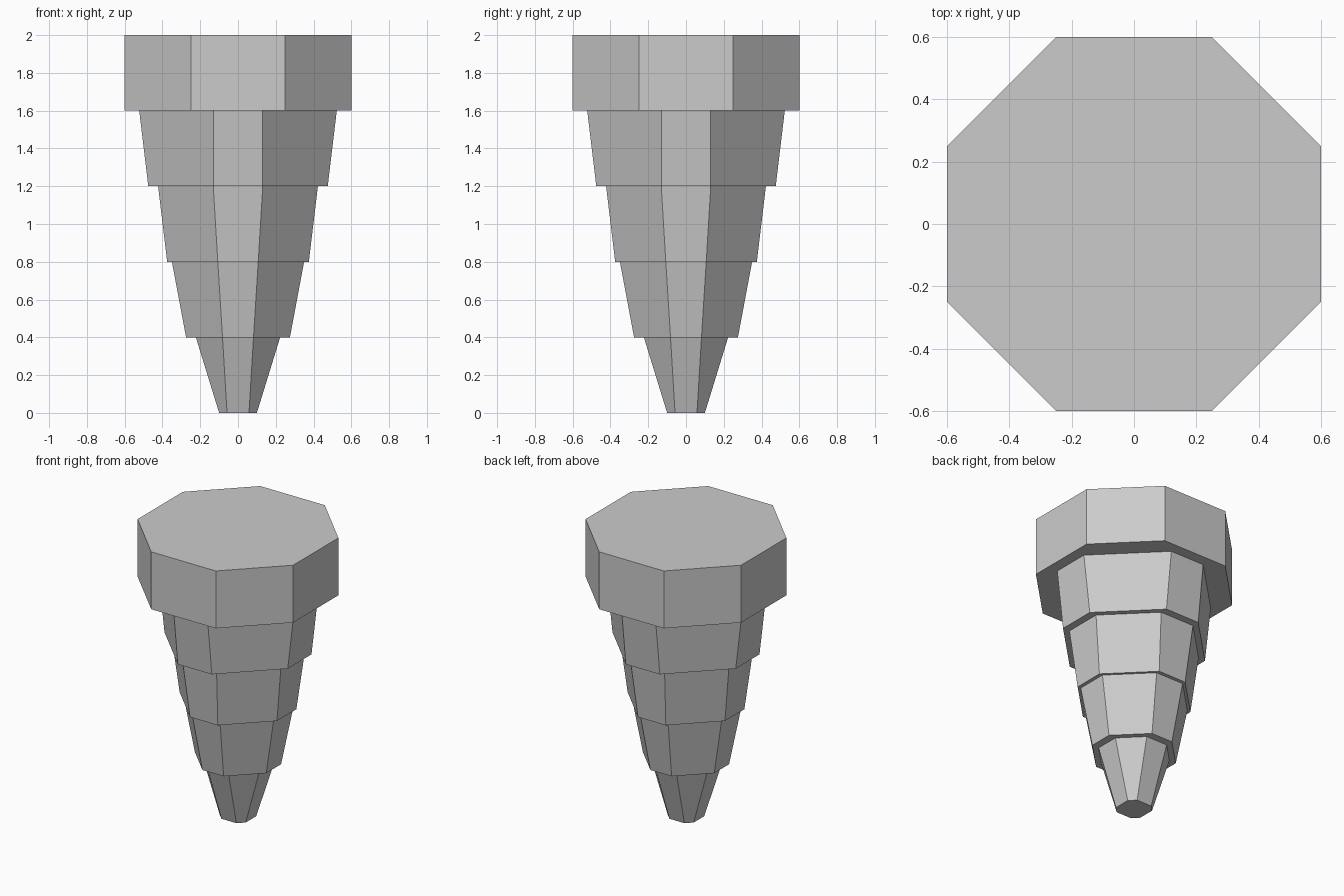
import bpy
import bmesh

cube = bpy.data.objects.get("Cube")
if cube:
    bpy.data.objects.remove(cube, do_unlink=True)

# Plain grey material
grey = bpy.data.materials.new("plain_grey")
grey.use_nodes = True
COLOUR = (0.6, 0.6, 0.6, 1)
grey.diffuse_color = COLOUR
grey.node_tree.nodes["Principled BSDF"].inputs["Base Color"].default_value = COLOUR


def octagon(bm, half_width, half_flat, z):
    """Ring of eight corners, counter-clockwise seen from above."""
    a, b = half_width, half_flat
    quarter = [(a, -b), (a, b)]
    ring = []
    for _ in range(4):
        ring += [bm.verts.new((x, y, z)) for x, y in quarter]
        quarter = [(-y, x) for x, y in quarter]
    return ring


def tier(name, lower, upper):
    """Closed eight-sided block between two octagons (half width, half flat, z)."""
    bm = bmesh.new()
    low, high = octagon(bm, *lower), octagon(bm, *upper)
    bm.faces.new(low[::-1])
    bm.faces.new(high)
    for i in range(8):
        j = (i + 1) % 8
        bm.faces.new((low[i], low[j], high[j], high[i]))
    mesh = bpy.data.meshes.new(name)
    bm.to_mesh(mesh)
    bm.free()
    mesh.materials.append(grey)
    bpy.context.collection.objects.link(bpy.data.objects.new(name, mesh))


# Stacked tiers, from the narrow tip to the wide cap
tier("tip", (0.1, 0.058, 0), (0.223, 0.082, 0.4))
tier("lower_tier", (0.275, 0.082, 0.4), (0.35, 0.107, 0.8))
tier("middle_tier", (0.375, 0.107, 0.8), (0.423, 0.131, 1.2))
tier("upper_tier", (0.475, 0.131, 1.2), (0.523, 0.131, 1.6))
tier("cap", (0.6, 0.249, 1.6), (0.6, 0.249, 2))
